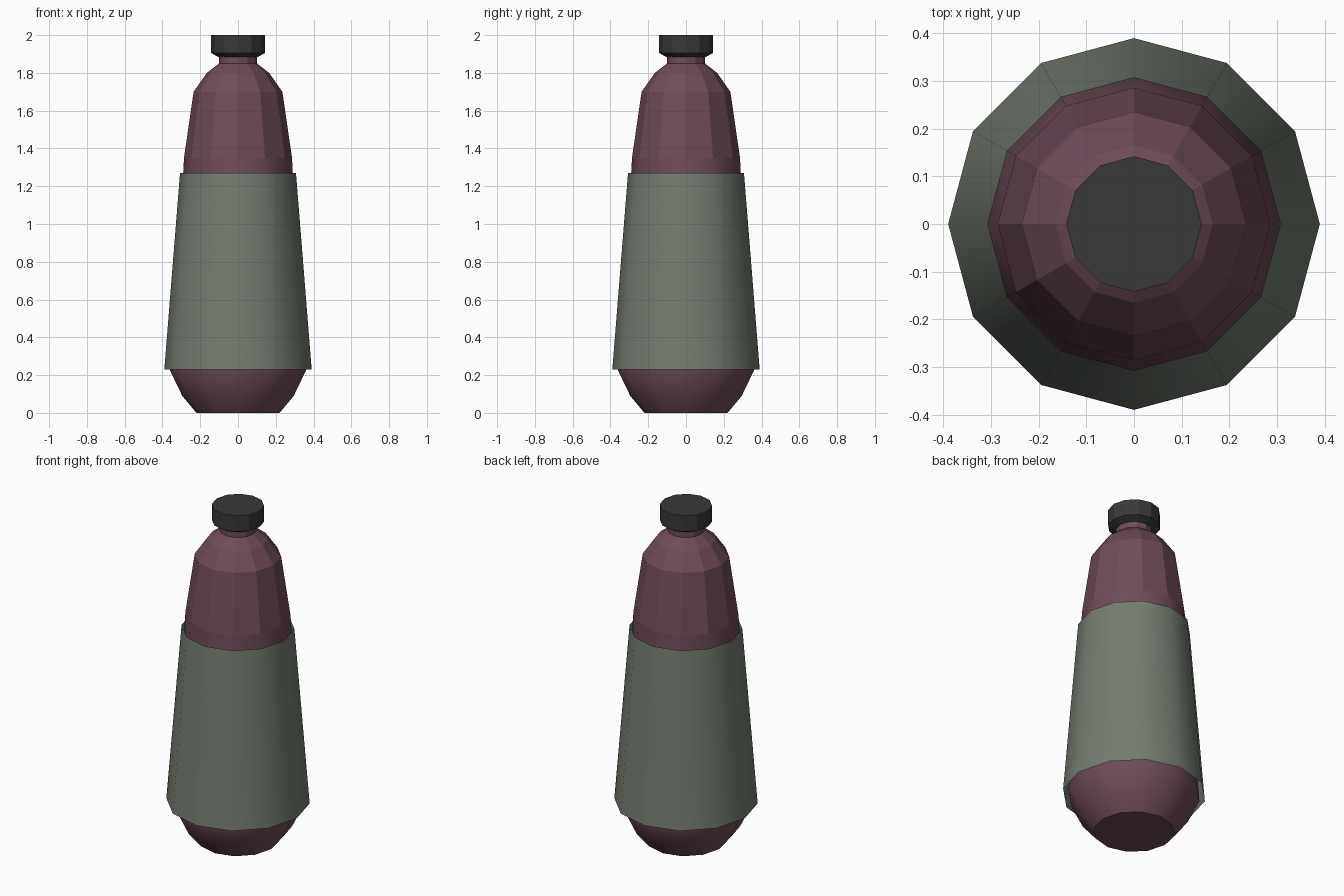
import bpy, bmesh, math

if "Cube" in bpy.data.objects:
    bpy.data.objects.remove(bpy.data.objects["Cube"])

SIDES = 12


def material(name, rgb):
    m = bpy.data.materials.new(name)
    m.diffuse_color = (*rgb, 1.0)
    m.use_nodes = True
    m.node_tree.nodes["Principled BSDF"].inputs["Base Color"].default_value = m.diffuse_color
    return m


def lathe(name, profile, mat, caps=True, smooth=lambda z: False):
    """Spin (radius, height) points into a 12-sided solid or open sleeve."""
    bm = bmesh.new()
    rings = []
    for r, z in profile:
        rings.append([bm.verts.new((r * math.cos(2 * math.pi * i / SIDES),
                                    r * math.sin(2 * math.pi * i / SIDES), z))
                      for i in range(SIDES)])
    for a, b in zip(rings, rings[1:]):
        for i in range(SIDES):
            j = (i + 1) % SIDES
            f = bm.faces.new((a[i], a[j], b[j], b[i]))
            f.smooth = smooth(f.calc_center_median().z)
    if caps:
        bm.faces.new(rings[0][::-1])
        bm.faces.new(rings[-1])
    # keep the rim of the flat base crisp
    for e in bm.edges:
        if any(len(f.verts) > 4 for f in e.link_faces):
            e.smooth = False
    me = bpy.data.meshes.new(name)
    bm.to_mesh(me)
    bm.free()
    me.materials.append(mat)
    ob = bpy.data.objects.new(name, me)
    bpy.context.collection.objects.link(ob)
    return ob


plum = material("plum glass", (0.156, 0.072, 0.098))
sage = material("sage label", (0.175, 0.205, 0.165))
black = material("black cap", (0.04, 0.04, 0.04))

# Bottle: rounded base, tapered body, faceted shoulder and neck
lathe("bottle", [(0.22, 0.0), (0.295, 0.09), (0.36, 0.225), (0.29, 1.27),
                 (0.286, 1.35), (0.235, 1.70), (0.165, 1.80), (0.10, 1.85),
                 (0.10, 1.90)],
      plum, smooth=lambda z: z < 1.35)

# Label: loose open sleeve around the body
lathe("label_sleeve", [(0.39, 0.23), (0.307, 1.27)], sage,
      caps=False, smooth=lambda z: True)

# Screw cap with a chamfered underside
lathe("cap", [(0.105, 1.885), (0.142, 1.905), (0.142, 2.0)], black)
